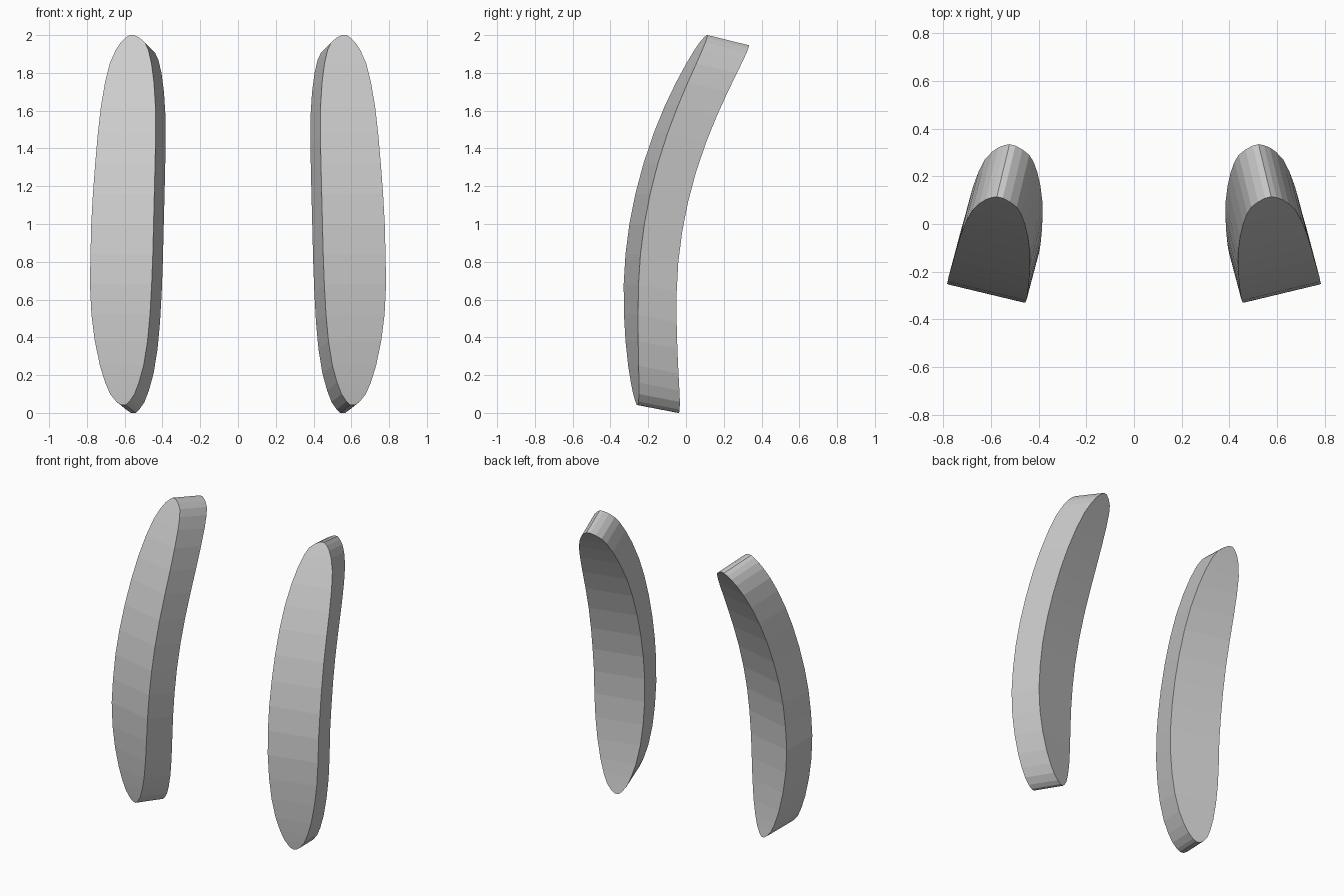
import bpy, bmesh

if "Cube" in bpy.data.objects:
    bpy.data.objects.remove(bpy.data.objects["Cube"])

# Outline of the front face: height, inner edge x, outer edge x
OUTLINE = [
    (0.042, 0.595, 0.620), (0.06, 0.575, 0.645), (0.10, 0.548, 0.677),
    (0.16, 0.525, 0.703), (0.25, 0.500, 0.731), (0.38, 0.479, 0.758),
    (0.52, 0.466, 0.776), (0.68, 0.457, 0.784), (0.84, 0.451, 0.781),
    (1.00, 0.447, 0.777), (1.16, 0.443, 0.768), (1.32, 0.439, 0.756),
    (1.48, 0.436, 0.742), (1.62, 0.437, 0.726), (1.75, 0.445, 0.704),
    (1.85, 0.458, 0.679), (1.92, 0.474, 0.648), (1.96, 0.492, 0.622),
    (1.985, 0.520, 0.597), (2.0, 0.550, 0.575),
]


def front_y(x, z):
    """Bowed front surface, turned slightly outward."""
    bow = 0.213 if z > 0.6 else 0.12
    return -0.297 + bow * (z - 0.6) ** 2 + 0.24 * (x - 0.6)


def front_point(x, z):
    return (x, front_y(x, z), z)


def back_point(x, z):
    return (x - 0.053, front_y(x, z) + 0.2 + 0.02 * (z - 1) ** 2,
            z - 0.042 - 0.012 * max(0, z - 1))


def curved_slab(name, side):
    bm = bmesh.new()
    rings = []
    for z, inner, outer in OUTLINE:
        pts = [front_point(inner, z), front_point(outer, z),
               back_point(outer, z), back_point(inner, z)]
        rings.append([bm.verts.new((side * p[0], p[1], p[2])) for p in pts])
    # strips between neighbouring cross-sections, then the two end caps
    for a, b in zip(rings, rings[1:]):
        for i in range(4):
            j = (i + 1) % 4
            bm.faces.new((a[i], a[j], b[j], b[i]))
    bm.faces.new(rings[0])
    bm.faces.new(rings[-1])
    bmesh.ops.recalc_face_normals(bm, faces=bm.faces)
    mesh = bpy.data.meshes.new(name)
    bm.to_mesh(mesh)
    bm.free()
    obj = bpy.data.objects.new(name, mesh)
    bpy.context.collection.objects.link(obj)
    return obj


# Mirrored pair of slabs
curved_slab("right_curved_slab", 1)
curved_slab("left_curved_slab", -1)
